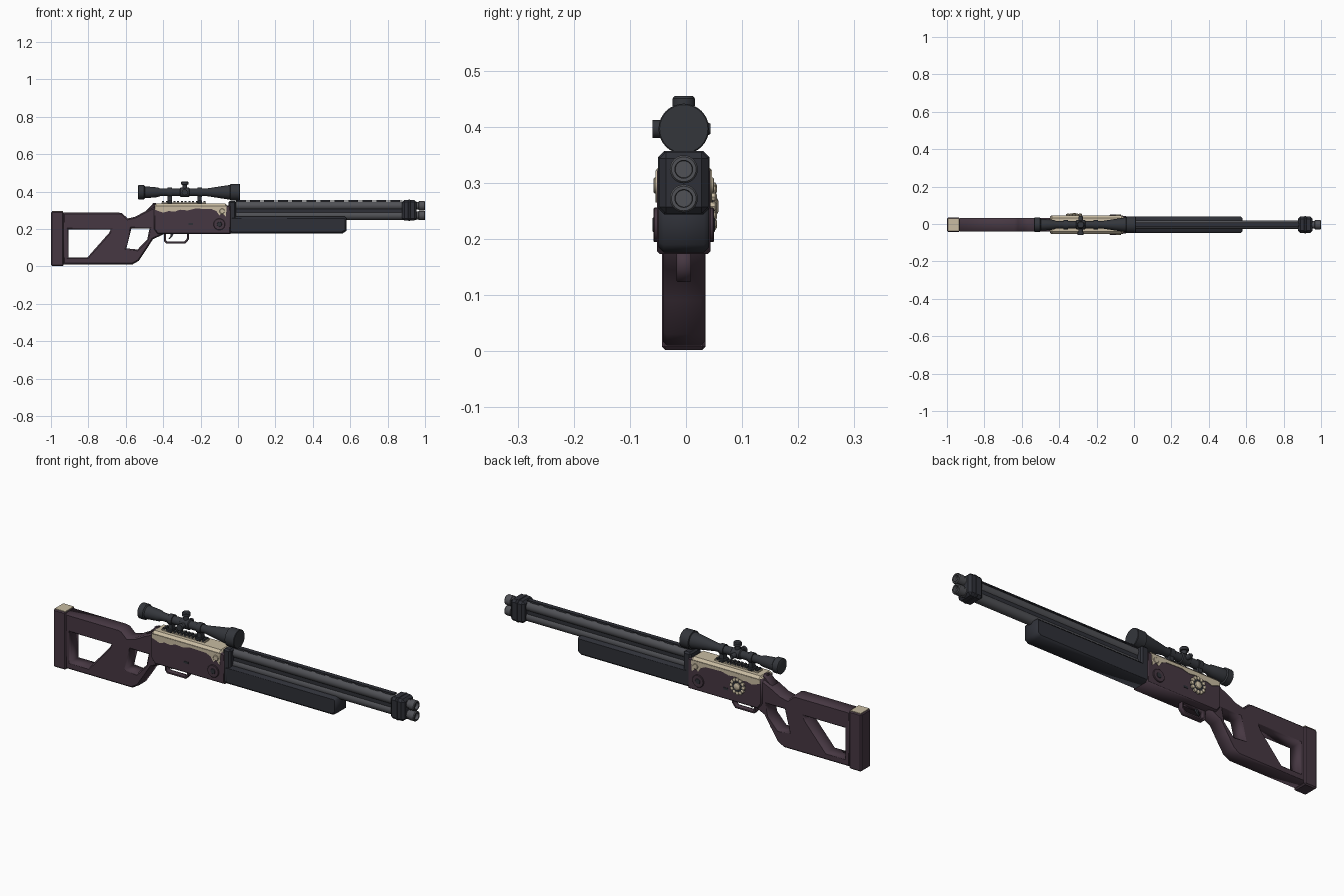
import bpy, bmesh, math
from mathutils import Matrix, Vector

cube = bpy.data.objects.get("Cube")
if cube:
    bpy.data.objects.remove(cube, do_unlink=True)

CY = -0.004  # centre plane of the rifle


def material(name, rgb):
    m = bpy.data.materials.new(name)
    m.use_nodes = True
    m.diffuse_color = (*rgb, 1)
    bsdf = m.node_tree.nodes["Principled BSDF"]
    bsdf.inputs["Base Color"].default_value = (*rgb, 1)
    bsdf.inputs["Roughness"].default_value = 0.6
    return m


PLUM = material("plum", (0.062, 0.039, 0.055))
BLACK = material("blue_black", (0.028, 0.030, 0.039))
SCOPE = material("scope_black", (0.034, 0.037, 0.044))
STEEL = material("barrel_steel", (0.080, 0.082, 0.092))
TAN = material("tan", (0.58, 0.50, 0.36))


def finish(name, bm, mat, smooth=False):
    bmesh.ops.remove_doubles(bm, verts=bm.verts, dist=1e-5)
    bmesh.ops.recalc_face_normals(bm, faces=bm.faces)
    me = bpy.data.meshes.new(name)
    bm.to_mesh(me)
    bm.free()
    me.materials.append(mat)
    ob = bpy.data.objects.new(name, me)
    bpy.context.collection.objects.link(ob)
    if smooth:
        bpy.ops.object.select_all(action='DESELECT')
        ob.select_set(True)
        bpy.context.view_layer.objects.active = ob
        bpy.ops.object.shade_smooth_by_angle(angle=math.radians(35))
    return ob


def prism(name, mat, half, bevel, *outlines, y=CY):
    """Side outline (first) with holes (rest), extruded across y with chamfered rims."""
    cu = bpy.data.curves.new(name + "_outline", 'CURVE')
    cu.dimensions, cu.fill_mode = '2D', 'BOTH'
    cu.extrude, cu.bevel_depth, cu.offset = half - bevel, bevel, -bevel
    cu.bevel_resolution = 0
    for pts in outlines:
        s = cu.splines.new('POLY')
        s.points.add(len(pts) - 1)
        s.use_cyclic_u = True
        for p, (x, z) in zip(s.points, pts):
            p.co = (x, z, 0, 1)
    tmp = bpy.data.objects.new(name + "_outline", cu)
    bpy.context.collection.objects.link(tmp)
    dg = bpy.context.evaluated_depsgraph_get()
    me = bpy.data.meshes.new_from_object(tmp.evaluated_get(dg))
    bm = bmesh.new()
    bm.from_mesh(me)
    bpy.data.objects.remove(tmp, do_unlink=True)
    bpy.data.curves.remove(cu)
    bpy.data.meshes.remove(me)
    bm.transform(Matrix.Translation((0, y, 0)) @ Matrix.Rotation(math.pi / 2, 4, 'X'))
    return finish(name, bm, mat)


def box(name, mat, x0, x1, z0, z1, half, bevel=0.0, y=CY):
    bm = bmesh.new()
    bmesh.ops.create_cube(bm, size=1)
    bm.transform(Matrix.Translation(((x0 + x1) / 2, y, (z0 + z1) / 2))
                 @ Matrix.Diagonal((x1 - x0, 2 * half, z1 - z0, 1)))
    if bevel:
        bmesh.ops.bevel(bm, geom=bm.edges[:], offset=bevel, segments=1, affect='EDGES')
    return finish(name, bm, mat)


def lathe(name, mat, profile, origin, axis='X', sides=24):
    """Turned part: profile of (distance along axis, radius)."""
    bm = bmesh.new()
    rings = [[bm.verts.new((r * math.cos(a), r * math.sin(a), d))
              for a in (2 * math.pi * i / sides for i in range(sides))] for d, r in profile]
    for a, b in zip(rings, rings[1:]):
        for i in range(sides):
            j = (i + 1) % sides
            bm.faces.new((a[i], a[j], b[j], b[i]))
    bm.faces.new(rings[0])
    bm.faces.new(rings[-1])
    direction = {'X': (1, 0, 0), 'Y': (0, 1, 0), 'Z': (0, 0, 1)}[axis]
    turn = Vector((0, 0, 1)).rotation_difference(Vector(direction)).to_matrix().to_4x4()
    bm.transform(Matrix.Translation(origin) @ turn)
    return finish(name, bm, mat, True)


# Skeleton stock with shoulder and grip openings
prism("stock", PLUM, 0.037, 0.007,
      [(-0.935, 0.01), (-0.565, 0.01), (-0.53, 0.03), (-0.49, 0.09), (-0.455, 0.145),
       (-0.39, 0.175), (-0.39, 0.31), (-0.44, 0.32), (-0.495, 0.295), (-0.55, 0.265),
       (-0.59, 0.256), (-0.62, 0.284), (-0.64, 0.288), (-0.935, 0.288)],
      [(-0.906, 0.198), (-0.68, 0.198), (-0.69, 0.178), (-0.805, 0.048), (-0.906, 0.048)],
      [(-0.57, 0.203), (-0.473, 0.203), (-0.485, 0.145), (-0.537, 0.09), (-0.597, 0.096)])

# Butt plate with a tan top cap
box("butt_plate", PLUM, -1.0, -0.932, 0.002, 0.293, 0.039, 0.006)
box("butt_top_cap", TAN, -0.995, -0.936, 0.288, 0.295, 0.034)

# Receiver
prism("receiver", PLUM, 0.048, 0.005,
      [(-0.45, 0.2), (-0.43, 0.173), (-0.04, 0.173), (-0.04, 0.325), (-0.45, 0.325)])
prism("receiver_tang", PLUM, 0.025, 0.004,
      [(-0.47, 0.2), (-0.4, 0.2), (-0.4, 0.325), (-0.45, 0.335), (-0.458, 0.33), (-0.5, 0.29)])
box("hammer", PLUM, -0.458, -0.435, 0.315, 0.338, 0.009, 0.003)

# Tan top cover and its scalloped side plates
box("receiver_cover", TAN, -0.45, -0.055, 0.305, 0.336, 0.049, 0.012)
prism("cover_side_plates", TAN, 0.0505, 0.0,
      [(-0.445, 0.322), (-0.445, 0.303), (-0.40, 0.287), (-0.37, 0.296), (-0.34, 0.292),
       (-0.31, 0.303), (-0.27, 0.299), (-0.23, 0.309), (-0.14, 0.306), (-0.115, 0.295),
       (-0.10, 0.272), (-0.085, 0.285), (-0.065, 0.265), (-0.06, 0.322)])

# Toothed scope rail
box("scope_rail", TAN, -0.41, -0.17, 0.33, 0.342, 0.018)
for i in range(12):
    x = -0.405 + i * 0.02
    box(f"rail_tooth_{i + 1}", SCOPE, x, x + 0.01, 0.338, 0.35, 0.018)

# Receiver pins and side bosses
for side, s in (("right", -1), ("left", 1)):
    y = CY + s * 0.05
    for label, x, z, r, mat in (("lower", -0.10, 0.225, 0.031, PLUM), ("upper", -0.085, 0.295, 0.014, TAN),
                                ("core", -0.10, 0.225, 0.014, BLACK)):
        t = 0.0055 if label == "core" else 0.004
        lathe(f"{label}_boss_{side}", mat, [(-t, r), (t - 0.002, r), (t, r - 0.002)]
              if s > 0 else [(-t, r - 0.002), (0.002 - t, r), (t, r)], (x, y, z), 'Y')
    box(f"side_catch_{side}", BLACK, -0.265, -0.24, 0.222, 0.232, 0.002, y=CY + s * 0.048)

# Round tan medallion on the left side
MX, MZ = -0.32, 0.258
lathe("medallion_base", BLACK, [(0, 0.042), (0.007, 0.036)], (MX, CY + 0.046, MZ), 'Y')
lathe("medallion_hub", TAN, [(0, 0.020), (0.012, 0.017), (0.016, 0.009)], (MX, CY + 0.046, MZ), 'Y', 12)
for i in range(12):
    a = 2 * math.pi * i / 12
    lathe(f"medallion_stud_{i + 1}", TAN, [(0, 0.0095), (0.010, 0.0085), (0.013, 0.004)],
          (MX + 0.034 * math.cos(a), CY + 0.046, MZ + 0.034 * math.sin(a)), 'Y', 8)

# Trigger and guard
prism("trigger_guard", PLUM, 0.013, 0.002,
      [(-0.395, 0.18), (-0.395, 0.135), (-0.385, 0.123), (-0.28, 0.123), (-0.262, 0.145), (-0.262, 0.18)],
      [(-0.384, 0.172), (-0.384, 0.14), (-0.378, 0.134), (-0.285, 0.134), (-0.273, 0.149), (-0.273, 0.172)])
prism("trigger", BLACK, 0.005, 0.001,
      [(-0.36, 0.178), (-0.342, 0.178), (-0.352, 0.158), (-0.366, 0.145), (-0.371, 0.147), (-0.362, 0.16)])

# Fore-end and front block
prism("fore_end", BLACK, 0.045, 0.009,
      [(-0.04, 0.176), (0.56, 0.176), (0.58, 0.19), (0.58, 0.257), (0.57, 0.266), (-0.04, 0.266)])
box("breech_block", BLACK, -0.052, -0.01, 0.178, 0.35, 0.044, 0.008)

# Over-and-under barrels with stepped muzzles
for label, z in (("upper", 0.324), ("lower", 0.272)):
    lathe(f"{label}_barrel", STEEL, [(-0.03, 0.024), (0.955, 0.024)], (0, CY, z))
    lathe(f"{label}_muzzle", STEEL, [(0.955, 0.021), (0.965, 0.021), (0.967, 0.025), (0.996, 0.025),
                                     (1.0, 0.022), (1.0, 0.016), (0.985, 0.015)], (0, CY, z))
box("barrel_web", BLACK, -0.02, 0.9, 0.284, 0.312, 0.017)

# Ventilated top rib
box("rib_strip", BLACK, -0.015, 0.88, 0.351, 0.356, 0.011)
for i in range(12):
    x = -0.01 + i * 0.075
    box(f"rib_post_{i + 1}", BLACK, x, x + 0.052, 0.342, 0.352, 0.009)

# Muzzle clamp
box("muzzle_clamp", BLACK, 0.878, 0.955, 0.245, 0.355, 0.044, 0.012)
box("clamp_band", BLACK, 0.90, 0.932, 0.243, 0.357, 0.046, 0.012)

# Scope body
SZ, SX = 0.396, -0.285
lathe("scope_tube", SCOPE,
      [(-0.535, 0.032), (-0.532, 0.038), (-0.503, 0.038), (-0.498, 0.032), (-0.43, 0.026), (-0.415, 0.02),
       (-0.17, 0.02), (-0.15, 0.023), (-0.06, 0.037), (-0.042, 0.039), (-0.04, 0.045), (0.008, 0.045),
       (0.01, 0.043)], (0, CY, SZ), sides=32)
lathe("scope_saddle", SCOPE, [(-0.026, 0.02), (-0.022, 0.025), (0.022, 0.025), (0.026, 0.02)], (SX, CY, SZ))

# Scope turrets
lathe("top_turret", SCOPE, [(0.015, 0.013), (0.04, 0.013), (0.041, 0.02), (0.054, 0.02), (0.059, 0.016)],
      (SX, CY, SZ))
bpy.data.objects["top_turret"].data.transform(
    Matrix.Translation((SX, CY, SZ)) @ Matrix.Rotation(-math.pi / 2, 4, 'Y')
    @ Matrix.Translation((-SX, -CY, -SZ)))
lathe("right_turret", SCOPE, [(-0.056, 0.016), (-0.04, 0.016), (-0.039, 0.012), (0, 0.012)], (SX, CY, SZ), 'Y')
lathe("left_turret", SCOPE, [(0, 0.012), (0.042, 0.012), (0.048, 0.009)], (SX, CY, SZ), 'Y')

# Scope mounting rings
for label, x in (("rear", -0.365), ("front", -0.205)):
    lathe(f"{label}_scope_ring", SCOPE, [(-0.012, 0.025), (0.012, 0.025)], (x, CY, SZ))
    box(f"{label}_ring_foot", SCOPE, x - 0.011, x + 0.011, 0.34, 0.38, 0.014)
    box(f"{label}_ring_clamp", SCOPE, x - 0.013, x + 0.013, 0.336, 0.352, 0.022, 0.003)
